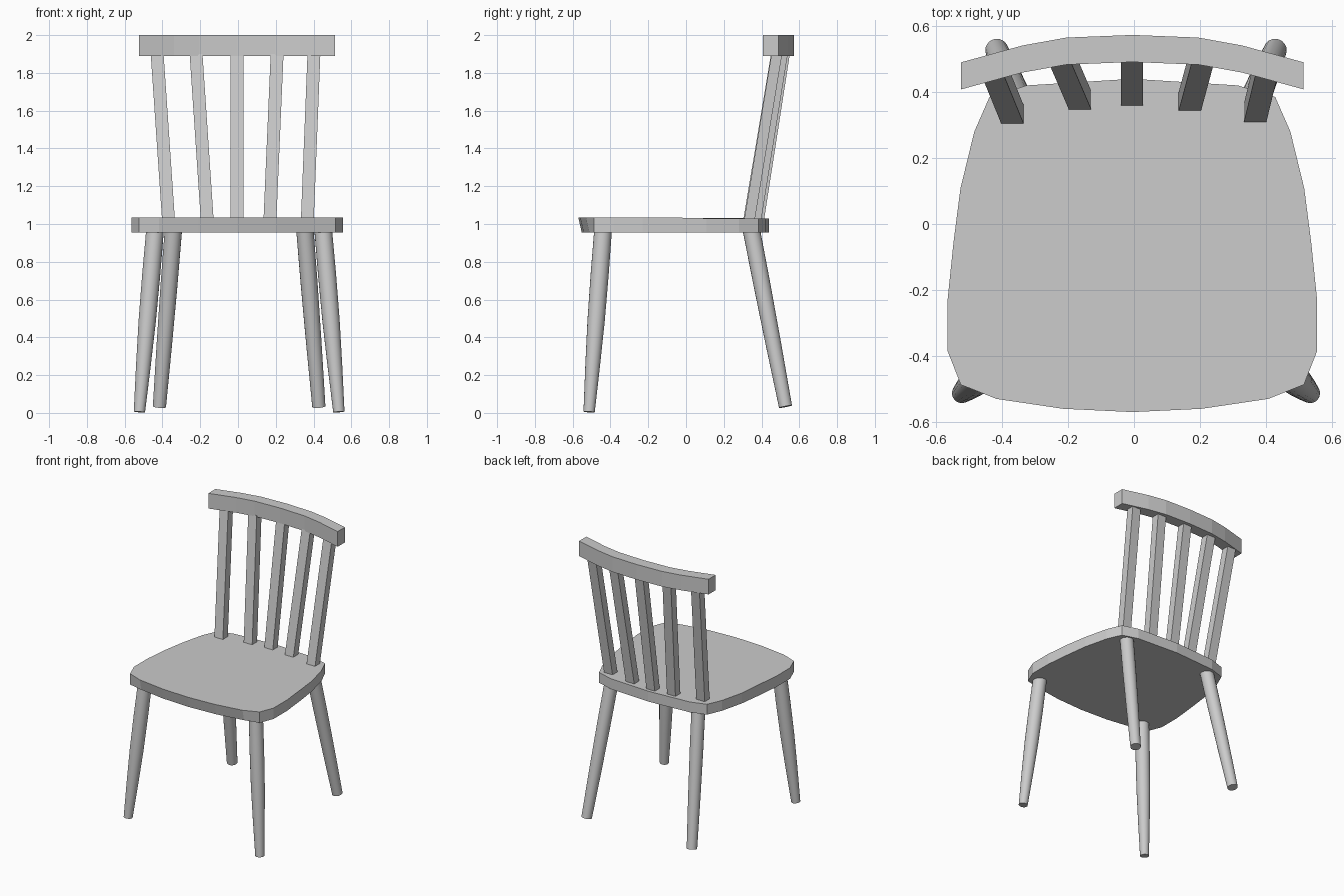
import bpy, bmesh
from mathutils import Vector

if "Cube" in bpy.data.objects:
    bpy.data.objects.remove(bpy.data.objects["Cube"])


def make_object(name, bm):
    bmesh.ops.recalc_face_normals(bm, faces=bm.faces[:])
    mesh = bpy.data.meshes.new(name)
    bm.to_mesh(mesh)
    bm.free()
    obj = bpy.data.objects.new(name, mesh)
    bpy.context.collection.objects.link(obj)
    return obj


def skin(name, rings):
    """Join rings of equal point count into one closed solid."""
    bm = bmesh.new()
    loops = [[bm.verts.new(p) for p in ring] for ring in rings]
    n = len(loops[0])
    for a, b in zip(loops, loops[1:]):
        for i in range(n):
            j = (i + 1) % n
            bm.faces.new((a[i], a[j], b[j], b[i]))
    bm.faces.new(loops[0][::-1])
    bm.faces.new(loops[-1])
    return make_object(name, bm)


def mirrored(half):
    """Complete a half outline that starts and ends on x = 0."""
    return half + [(-x, y) for x, y in half[-2:0:-1]]


CX = -0.005  # the seat and back sit slightly left of centre

# Seat: rounded outline, front edge undercut
outline = mirrored([(0, -0.57), (0.21, -0.56), (0.412, -0.53), (0.52, -0.487),
                    (0.56, -0.385), (0.56, -0.23), (0.542, -0.055), (0.521, 0.108),
                    (0.479, 0.28), (0.433, 0.385), (0.32, 0.42), (0, 0.44)])


def undercut(y):
    return y + 0.018 if y < -0.5 else y


skin("seat", [[(x + CX, undercut(y), 0.955) for x, y in outline],
              [(x + CX, y, 1.034 if y < 0 else 1.03) for x, y in outline]])

# Top rail: curved bar of constant depth
arc = [(-0.519, 0.49), (-0.333, 0.541), (-0.2, 0.565), (0, 0.573),
       (0.2, 0.565), (0.333, 0.541), (0.519, 0.49)]
skin("top_rail", [[(x + CX, y - 0.082, 1.89), (x + CX, y, 1.89),
                   (x + CX, y, 2.0), (x + CX, y - 0.082, 2.0)] for x, y in arc])

# Back spindles: square bars fanning outwards and leaning back
W, D = 0.034, 0.056
for i, (xb, yb, xt, yt) in enumerate([(-0.368, 0.303, -0.428, 0.45),
                                      (-0.163, 0.346, -0.222, 0.483),
                                      (-0.006, 0.357, -0.006, 0.494),
                                      (0.169, 0.342, 0.207, 0.483),
                                      (0.367, 0.308, 0.402, 0.453)]):
    skin(f"back_spindle_{i + 1}",
         [[(x - W, y, z), (x + W, y, z), (x + W, y + D, z), (x - W, y + D, z)]
          for x, y, z in ((xb, yb, 1.02), (xt, yt, 1.9))])


# Legs: splayed round tapers, each a lathe profile along its axis
def leg(name, top, foot, profile, sides=20):
    top, foot = Vector(top), Vector(foot)
    axis = top - foot
    turn = axis.to_track_quat('Z', 'Y')
    bm = bmesh.new()
    bmesh.ops.create_circle(bm, segments=sides, radius=1)
    circle = [v.co.copy() for v in bm.verts]
    bm.free()
    obj = skin(name, [[foot + axis * t + turn @ (c * r) for c in circle]
                      for t, r in profile])
    bpy.context.view_layer.objects.active = obj
    obj.select_set(True)
    bpy.ops.object.shade_smooth_by_angle()
    obj.select_set(False)


front_profile = [(0, 0.03), (0.25, 0.039), (0.5, 0.046), (0.75, 0.048), (1, 0.047)]
back_profile = [(0, 0.035), (0.35, 0.041), (0.7, 0.045), (1, 0.046)]
for side, s in (("left", -1), ("right", 1)):
    o = 0.006
    leg(f"front_leg_{side}", (s * 0.445 + o, -0.439, 0.97),
        (s * 0.528 + o, -0.513, 0.005), front_profile)
    leg(f"back_leg_{side}", (s * 0.348 + o, 0.346, 0.97),
        (s * 0.422 + o, 0.527, 0.033), back_profile)
